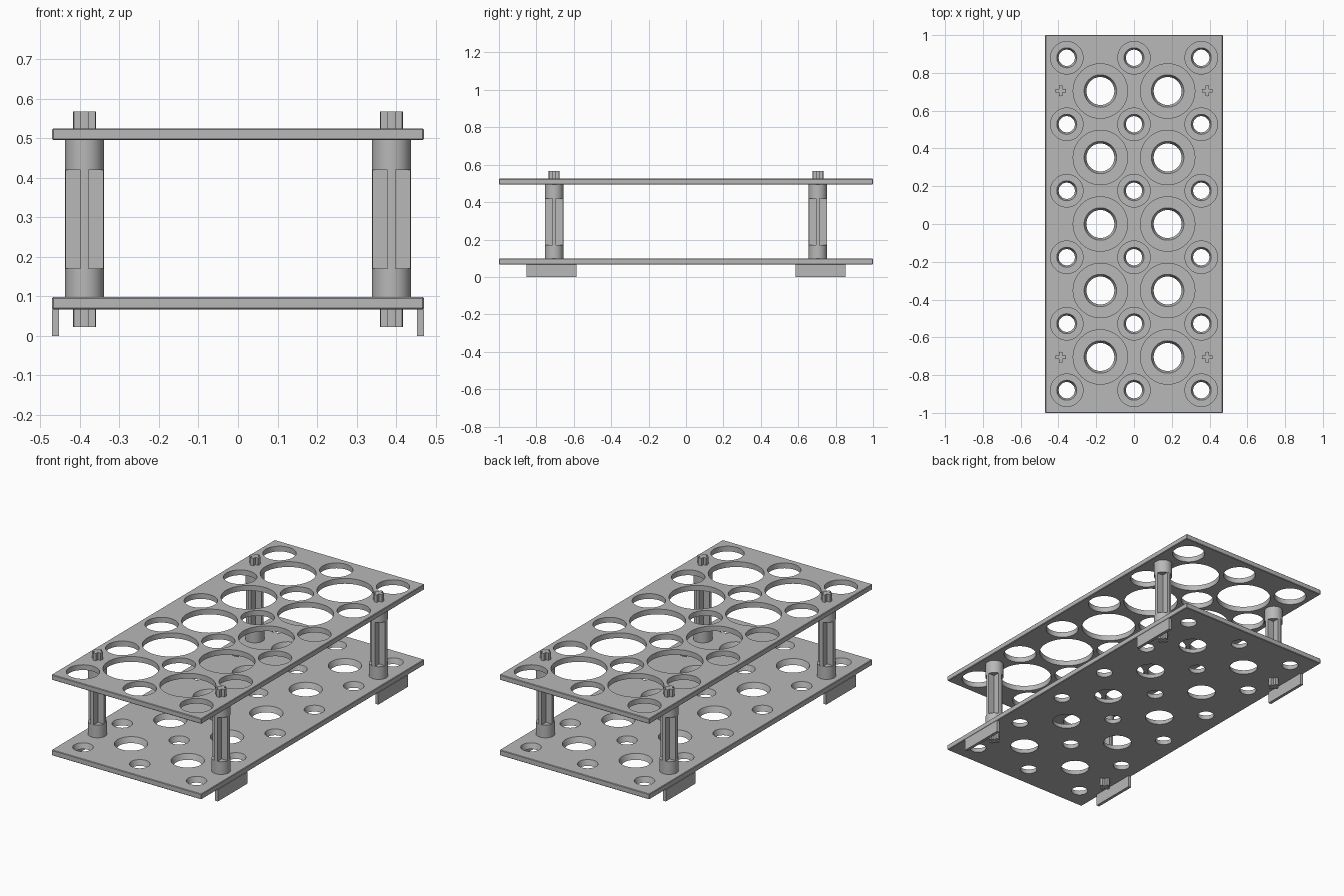
import bpy
import bmesh
from math import sqrt, radians
from mathutils import Matrix

if "Cube" in bpy.data.objects:
    bpy.data.objects.remove(bpy.data.objects["Cube"], do_unlink=True)

# Single grey plastic
grey = bpy.data.materials.new("grey_plastic")
grey.use_nodes = True
colour = (0.48, 0.48, 0.48, 1)
grey.diffuse_color = colour
grey.node_tree.nodes["Principled BSDF"].inputs["Base Color"].default_value = colour

HALF_X, HALF_Y = 0.47, 1.0
PITCH = 0.178            # half spacing of the hole grid
LOWER, UPPER = (0.067, 0.098), (0.495, 0.525)
POST_X, POST_Y = 0.388, 0.705


def finish(bm, name):
    bmesh.ops.recalc_face_normals(bm, faces=bm.faces)
    mesh = bpy.data.meshes.new(name)
    bm.to_mesh(mesh)
    bm.free()
    mesh.materials.append(grey)
    obj = bpy.data.objects.new(name, mesh)
    bpy.context.collection.objects.link(obj)
    return obj


def smooth(obj):
    bpy.ops.object.select_all(action='DESELECT')
    obj.select_set(True)
    bpy.context.view_layer.objects.active = obj
    bpy.ops.object.shade_smooth_by_angle(angle=radians(30))


def add_box(bm, x, y, z):
    size = [b - a for a, b in (x, y, z)]
    centre = [(a + b) / 2 for a, b in (x, y, z)]
    m = Matrix.Translation(centre) @ Matrix.Diagonal((*size, 1))
    bmesh.ops.create_cube(bm, size=1, matrix=m)


def add_cone(bm, x, y, z0, z1, r0, r1, segments=64):
    bmesh.ops.create_cone(bm, cap_ends=True, segments=segments, radius1=r0, radius2=r1,
                          depth=z1 - z0, matrix=Matrix.Translation((x, y, (z0 + z1) / 2)))


def add_cross(bm, x, y, z0, z1, reach, arm=0.01):
    # Plus-shaped bar whose four arm tips lie on a circle
    edge = sqrt(reach ** 2 - arm ** 2)
    quarter = [(arm, arm), (edge, arm), (reach, 0), (edge, -arm)]
    pts = []
    for _ in range(4):
        pts = pts + quarter
        quarter = [(py, -px) for px, py in quarter]
    base = bm.faces.new([bm.verts.new((x + px, y + py, z0)) for px, py in pts])
    top = bmesh.ops.extrude_face_region(bm, geom=[base], use_keep_orig=True)["geom"]
    bmesh.ops.translate(bm, vec=(0, 0, z1 - z0),
                        verts=[v for v in top if isinstance(v, bmesh.types.BMVert)])


def perforated_plate(name, z, large, small):
    # large and small are (bottom radius, top radius) of the holes
    bm = bmesh.new()
    add_box(bm, (-HALF_X, HALF_X), (-HALF_Y, HALF_Y), z)
    bmesh.ops.bevel(bm, geom=bm.edges[:], offset=0.003, segments=1, affect='EDGES')
    plate = finish(bm, name)

    bm = bmesh.new()
    thick = z[1] - z[0]

    def cut(x, y, radii):
        slope = radii[1] - radii[0]
        add_cone(bm, x, y, z[0] - thick, z[1] + thick, radii[0] - slope, radii[1] + slope)

    for row in range(-5, 6):
        if row % 2:
            for col in (-2, 0, 2):
                cut(col * PITCH, row * 0.176, small)
        else:
            for col in (-1, 1):
                cut(col * PITCH, row * 0.176, large)
    cutter = finish(bm, name + "_cutter")
    cutter.hide_render = True

    mod = plate.modifiers.new("holes", 'BOOLEAN')
    mod.operation = 'DIFFERENCE'
    mod.solver = 'EXACT'
    mod.object = cutter
    bpy.ops.object.select_all(action='DESELECT')
    plate.select_set(True)
    bpy.context.view_layer.objects.active = plate
    bpy.ops.object.modifier_apply(modifier=mod.name)
    bpy.data.objects.remove(cutter, do_unlink=True)
    smooth(plate)


# Shelves: straight holes above, tapered seats below
perforated_plate("upper_plate", UPPER, (0.144, 0.144), (0.086, 0.086))
perforated_plate("lower_plate", LOWER, (0.074, 0.086), (0.043, 0.053))

for sx, side in ((1, "left"), (-1, "right")):
    for sy, end in ((-1, "front"), (1, "back")):
        px, py = sx * POST_X, sy * POST_Y
        # Post: round collars, cross-shaped shaft, cross pegs through the plates
        bm = bmesh.new()
        add_cone(bm, px, py, LOWER[1], 0.17, 0.049, 0.049, 48)
        add_cone(bm, px, py, 0.42, UPPER[0], 0.049, 0.049, 48)
        add_cross(bm, px, py, 0.17, 0.42, 0.049)
        add_cross(bm, px, py, 0.023, LOWER[1], 0.029)
        add_cross(bm, px, py, UPPER[0], 0.567, 0.029)
        smooth(finish(bm, f"{end}_{side}_post"))

        # Foot: thin strip under the long edge
        bm = bmesh.new()
        add_box(bm, sorted((sx * 0.453, sx * HALF_X)),
                sorted((sy * 0.585, sy * 0.852)), (0, LOWER[0]))
        finish(bm, f"{end}_{side}_foot")
